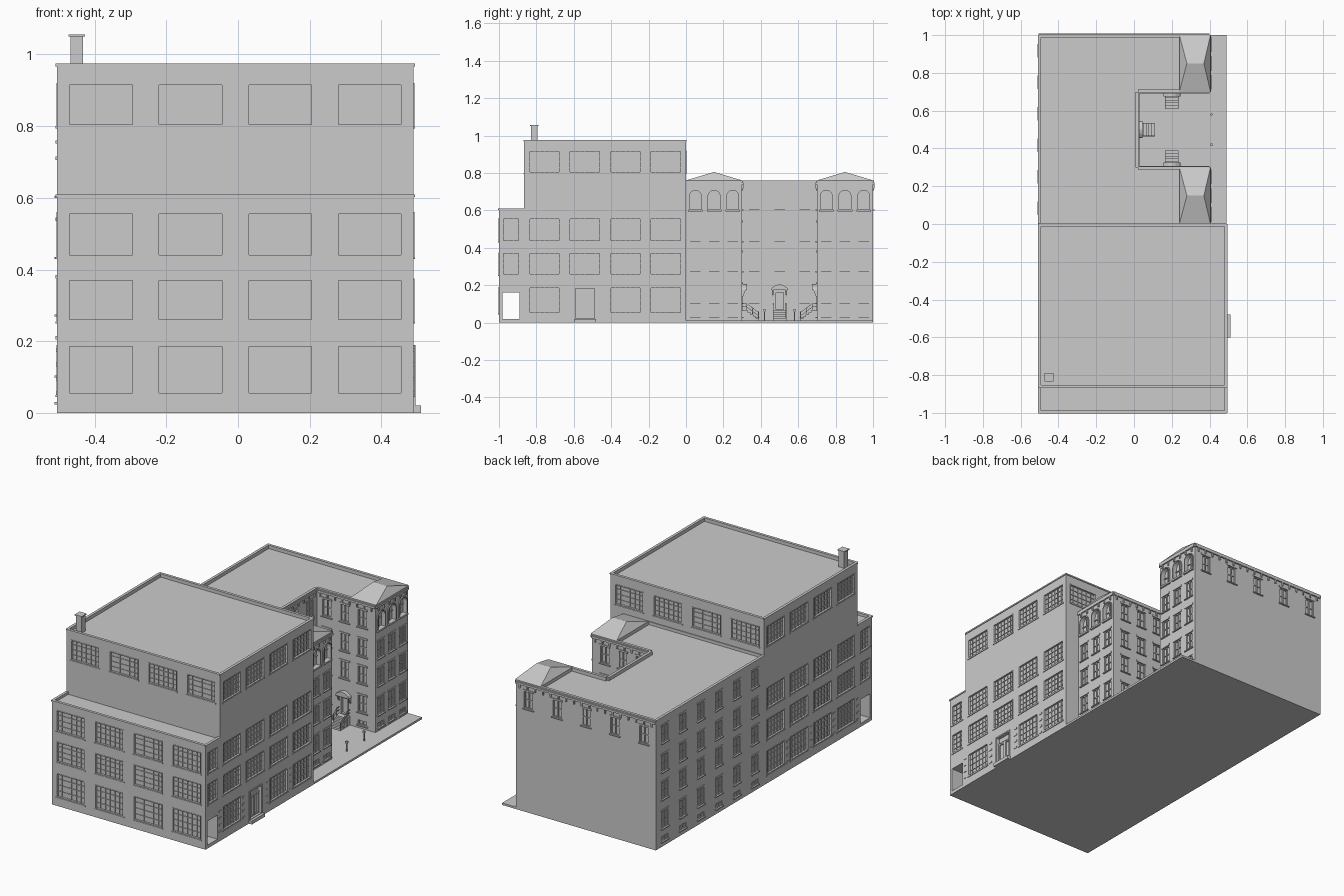
import bpy, bmesh, math
from mathutils import Vector

if "Cube" in bpy.data.objects:
    bpy.data.objects.remove(bpy.data.objects["Cube"])

# ---------- helpers: a wall is (origin, along-direction, outward normal) ----------
def wall(o, u, n):
    return Vector((*o, 0)), Vector((*u, 0)), Vector((*n, 0))

def prism(bm, w, pts, d0, d1):
    o, u, n = w
    rings = [[bm.verts.new(o + u * a + n * d + Vector((0, 0, z))) for a, z in pts] for d in (d0, d1)]
    bm.faces.new(rings[0])
    bm.faces.new(rings[1][::-1])
    for i in range(len(pts)):
        j = (i + 1) % len(pts)
        bm.faces.new((rings[0][i], rings[1][i], rings[1][j], rings[0][j]))

def box(bm, w, u0, u1, z0, z1, d0, d1):
    prism(bm, w, [(u0, z0), (u1, z0), (u1, z1), (u0, z1)], d0, d1)

def finish(bm, name, hidden=False):
    bmesh.ops.recalc_face_normals(bm, faces=bm.faces[:])
    me = bpy.data.meshes.new(name)
    bm.to_mesh(me)
    bm.free()
    ob = bpy.data.objects.new(name, me)
    bpy.context.collection.objects.link(ob)
    ob.hide_render = hidden
    return ob

def carve(body, cutter):
    bpy.context.view_layer.update()
    m = body.modifiers.new("openings", 'BOOLEAN')
    m.object, m.solver, m.operation = cutter, 'EXACT', 'DIFFERENCE'
    bpy.context.view_layer.objects.active = body
    bpy.ops.object.modifier_apply(modifier=m.name)
    bpy.data.objects.remove(cutter)

def frame(bm, w, u0, u1, z0, z1, t, d0, d1):
    box(bm, w, u0, u0 + t, z0, z1, d0, d1)
    box(bm, w, u1 - t, u1, z0, z1, d0, d1)
    box(bm, w, u0 + t, u1 - t, z0, z0 + t, d0, d1)
    box(bm, w, u0 + t, u1 - t, z1 - t, z1, d0, d1)

def parapet(bm, w, u0, u1, z0, z1):
    box(bm, w, u0, u1, z0, z1, -.012, 0)
    box(bm, w, u0, u1, z1 - .008, z1, -.001, .004)

def arch(uc, z0, zs, r, n=10):
    return [(uc - r, z0), (uc + r, z0)] + [
        (uc + r * math.cos(math.pi * i / n), zs + r * math.sin(math.pi * i / n)) for i in range(n + 1)]

# ---------- factory block ----------
XL, XR = -.505, .49
f_low = wall((0, -1), (1, 0), (0, -1))
f_top = wall((0, -.865), (1, 0), (0, -1))
f_back = wall((0, 0), (1, 0), (0, 1))
f_right = wall((XR, 0), (0, 1), (1, 0))
f_left = wall((XL, 0), (0, 1), (-1, 0))
bm = bmesh.new()
prism(bm, f_right, [(-1, 0), (0, 0), (0, .955), (-.865, .955), (-.865, .595), (-1, .595)], XL - XR, 0)
factory = finish(bm, "factory_body")
cut, trim = bmesh.new(), bmesh.new()

def factory_window(w, u0, u1, z0, z1, cols):
    box(cut, w, u0, u1, z0, z1, -.01, .02)
    frame(trim, w, u0, u1, z0, z1, .005, -.011, .002)
    for i in range(1, cols):
        u = u0 + (u1 - u0) * i / cols
        box(trim, w, u - .0012, u + .0012, z0, z1, -.011, -.006)
    for i in range(1, 4):
        z = z0 + (z1 - z0) * i / 4
        box(trim, w, u0, u1, z - .0012, z + .0012, -.011, -.006)
    box(trim, w, u0 - .004, u1 + .004, z0 - .006, z0, -.001, .004)

ROWS = [(.05, .19), (.255, .375), (.435, .56), (.8, .92)]
FRONT = [-.475, -.225, .025, .275]
BAYS = [-.757, -.541, -.324, -.108]
for u in FRONT:
    for z in ROWS[:3]:
        factory_window(f_low, u, u + .185, *z, 6)
    for w in (f_top, f_back):
        factory_window(w, u, u + .185, *ROWS[3], 6)
for w in (f_right, f_left):
    for b in BAYS:
        for z in ROWS:
            if not (w is f_right and b == -.541 and z == ROWS[0]):
                factory_window(w, b - .083, b + .083, *z, 6)
    for z in ROWS[1:3]:
        factory_window(w, -.98, -.89, *z, 3)
    # small quoin blocks on the corner piers
    for u in (-.865, -.649, -.433, -.216):
        for i in range(4):
            box(trim, w, u - .01, u + .01, .05 + i * .04, .06 + i * .04, -.001, .003)
# through passage and entrance door
box(cut, f_right, -.98, -.89, .02, .16, -1.05, .05)
box(cut, f_right, -.595, -.487, .02, .185, -.016, .02)
frame(trim, f_right, -.6, -.482, .015, .19, .008, -.017, .005)
box(trim, f_right, -.592, -.49, .145, .15, -.017, -.008)
for u in (-.592, -.541):
    frame(trim, f_right, u, u + .05, .02, .145, .008, -.017, -.009)
carve(factory, finish(cut, "factory_cutter", True))
finish(trim, "factory_windows")
bm = bmesh.new()
box(bm, f_right, -.6, -.48, 0, .02, 0, .02)
finish(bm, "factory_doorstep")
# parapets
bm = bmesh.new()
for w, u0, u1 in ((f_top, XL, XR), (f_back, XL, XR), (f_left, -.865, 0), (f_right, -.865, 0)):
    parapet(bm, w, u0, u1, .95, .975)
for w, u0, u1 in ((f_low, XL, XR), (f_left, -1, -.865), (f_right, -1, -.865)):
    parapet(bm, w, u0, u1, .59, .61)
finish(bm, "factory_parapet")
# chimney
bm = bmesh.new()
cw = wall((-.45, -.812), (1, 0), (0, -1))
box(bm, cw, -.018, .018, .95, 1.05, -.018, .018)
box(bm, cw, -.023, .023, 1.05, 1.056, -.023, .023)
finish(bm, "chimney")

# ---------- apartment block ----------
AX, CX, C0, C1, AT = .4, .02, .3, .7, .76
a_right = wall((AX, 0), (0, 1), (1, 0))
a_left = wall((XL, 0), (0, 1), (-1, 0))
a_back = wall((0, 1), (1, 0), (0, 1))
c_back = wall((CX, 0), (0, 1), (1, 0))
c_near = wall((0, C0), (1, 0), (0, 1))
c_far = wall((0, C1), (1, 0), (0, -1))
foot = [(XL, 0), (AX, 0), (AX, C0), (CX, C0), (CX, C1), (AX, C1), (AX, 1), (XL, 1)]
bm = bmesh.new()
base = bm.faces.new([bm.verts.new((x, y, 0)) for x, y in foot])
ext = bmesh.ops.extrude_face_region(bm, geom=[base])
bmesh.ops.translate(bm, verts=[v for v in ext["geom"] if isinstance(v, bmesh.types.BMVert)], vec=(0, 0, .74))
apartments = finish(bm, "apartment_body")
cut, trim = bmesh.new(), bmesh.new()

def sash(w, uc, z0, h=.1, r=.028):
    box(cut, w, uc - r, uc + r, z0, z0 + h, -.01, .02)
    frame(trim, w, uc - r, uc + r, z0, z0 + h, .004, -.011, -.003)
    box(trim, w, uc - .003, uc + .003, z0, z0 + h, -.011, -.004)
    if h > .05:
        box(trim, w, uc - r, uc + r, z0 + h * .5 - .002, z0 + h * .5 + .002, -.011, -.005)
        box(trim, w, uc - r - .006, uc + r + .006, z0 + h, z0 + h + .01, -.001, .004)
    box(trim, w, uc - r - .007, uc + r + .007, z0 - .006, z0, -.001, .007)

def arched(w, uc):
    r, zs = .032, .675
    prism(cut, w, arch(uc, .605, zs, r), -.02, .02)
    prism(trim, w, arch(uc, .605, zs, r + .006)[2:] + arch(uc, .605, zs, r)[2:][::-1], -.001, .006)
    box(trim, w, uc - .003, uc + .003, .605, zs + r - .001, -.021, -.014)
    box(trim, w, uc - r, uc + r, .655, .659, -.021, -.014)
    for s in (-1, 1):
        box(trim, w, uc + s * (r + .003) - .003, uc + s * (r + .003) + .003, .605, zs, -.001, .006)
    box(trim, w, uc - r - .007, uc + r + .007, .595, .605, -.001, .01)

FLOORS = [.105, .275, .435, .605]
for u in (.05, .15, .25, .75, .85, .95):
    for z in FLOORS[:3]:
        sash(a_right, u, z)
    sash(a_right, u, .03, .03)
    arched(a_right, u)
for i in range(6):
    for z in FLOORS:
        sash(a_left, (i + .5) / 6, z)
    sash(a_left, (i + .5) / 6, .03, .03)
for i in range(5):
    sash(a_back, .32 - i * .187, .605)
DOORS = [(c_back, .5), (c_near, .2), (c_far, .2)]
for (w, uc), step in zip(DOORS, (.135, .115, .115)):
    for k in (-1, 0, 1):
        for z in FLOORS[(k == 0):]:
            sash(w, uc + k * step, z)
        if k:
            sash(w, uc + k * step, .03, .03)
    # entrance door with arched hood on brackets
    box(cut, w, uc - .025, uc + .025, .065, .165, -.012, .02)
    frame(trim, w, uc - .025, uc + .025, .065, .165, .005, -.013, .003)
    box(trim, w, uc - .002, uc + .002, .065, .165, -.013, -.008)
    prism(trim, w, [(uc - .045, .175), (uc + .045, .175), (uc + .04, .187), (uc + .02, .2),
                    (uc, .205), (uc - .02, .2), (uc - .04, .187)], -.001, .025)
    for s in (-1, 1):
        prism(trim, wall((w[0] + w[1] * (uc + s * .036)).xy, w[2].xy, w[1].xy),
              [(-.001, .14), (.005, .14), (.02, .176), (-.001, .176)], -.004, .004)
carve(apartments, finish(cut, "apartment_cutter", True))
finish(trim, "apartment_windows_and_doors")

# entrance stairs with sloping handrails
bm, rail = bmesh.new(), bmesh.new()
for w, uc in DOORS:
    side = wall((w[0] + w[1] * uc).xy, w[2].xy, w[1].xy)
    prof = [(0, 0), (.088, 0)]
    for i in range(5):
        prof += [(.088 - i * .014, .022 + i * .0105), (.088 - (i + 1) * .014, .022 + i * .0105)]
    prism(bm, side, prof[:-1] + [(0, .064)], -.034, .034)
    for s in (-.034, .034):
        for dz in (.022, .04):
            prism(rail, side, [(.025, .06 + dz), (.088, .012 + dz), (.088, .015 + dz), (.025, .063 + dz)], s - .0015, s + .0015)
            box(rail, side, 0, .025, .06 + dz, .063 + dz, s - .0015, s + .0015)
        for a, z in ((.025, .104), (.055, .08), (.088, .06)):
            box(rail, side, a - .002, a + .002, .012, z, s - .002, s + .002)
finish(bm, "entrance_stairs")
finish(rail, "stair_railings")

# parapet, cornice and bracket blocks
bm = bmesh.new()
for w, u0, u1 in ((a_left, 0, 1), (a_back, XL, AX), (a_right, 0, C0), (a_right, C1, 1),
                  (c_back, C0, C1), (c_near, CX, AX), (c_far, CX, AX), (f_back, XL, AX)):
    parapet(bm, w, u0, u1, .735, AT)
    if w not in (a_left, f_back):
        box(bm, w, u0, u1, .738, .75, -.001, .008)
        n = round((u1 - u0) / .05)
        for i in range(n):
            u = u0 + (u1 - u0) * (i + .5) / n
            box(bm, w, u - .004, u + .004, .716, .738, -.001, .007)
finish(bm, "apartment_cornice")

# hipped roofs over the two wing ends
for name, y0, y1 in (("near_hip_roof", 0, .3), ("far_hip_roof", .7, 1)):
    bm = bmesh.new()
    ym = (y0 + y1) / 2
    lo, mid = [[bm.verts.new((x, y, z)) for x, y in ((.24, y0), (.405, y0), (.405, y1), (.24, y1))] for z in (.74, AT)]
    ra, rb = bm.verts.new((.28, ym, .805)), bm.verts.new((.37, ym, .805))
    bm.faces.new(lo)
    for i in range(4):
        bm.faces.new((lo[i], lo[(i + 1) % 4], mid[(i + 1) % 4], mid[i]))
    for f in ((mid[0], mid[1], rb, ra), (mid[1], mid[2], rb), (mid[2], mid[3], ra, rb), (mid[3], mid[0], ra)):
        bm.faces.new(f)
    finish(bm, name)

# pavement and forecourt posts
bm = bmesh.new()
box(bm, c_back, 0, 1, 0, .012, -.01, XR - CX)
finish(bm, "pavement")
bm = bmesh.new()
for y in (.42, .58):
    pw = wall((.41, y), (1, 0), (0, 1))
    box(bm, pw, -.003, .003, .01, .06, -.003, .003)
    box(bm, pw, -.006, .006, .06, .072, -.006, .006)
finish(bm, "forecourt_posts")
